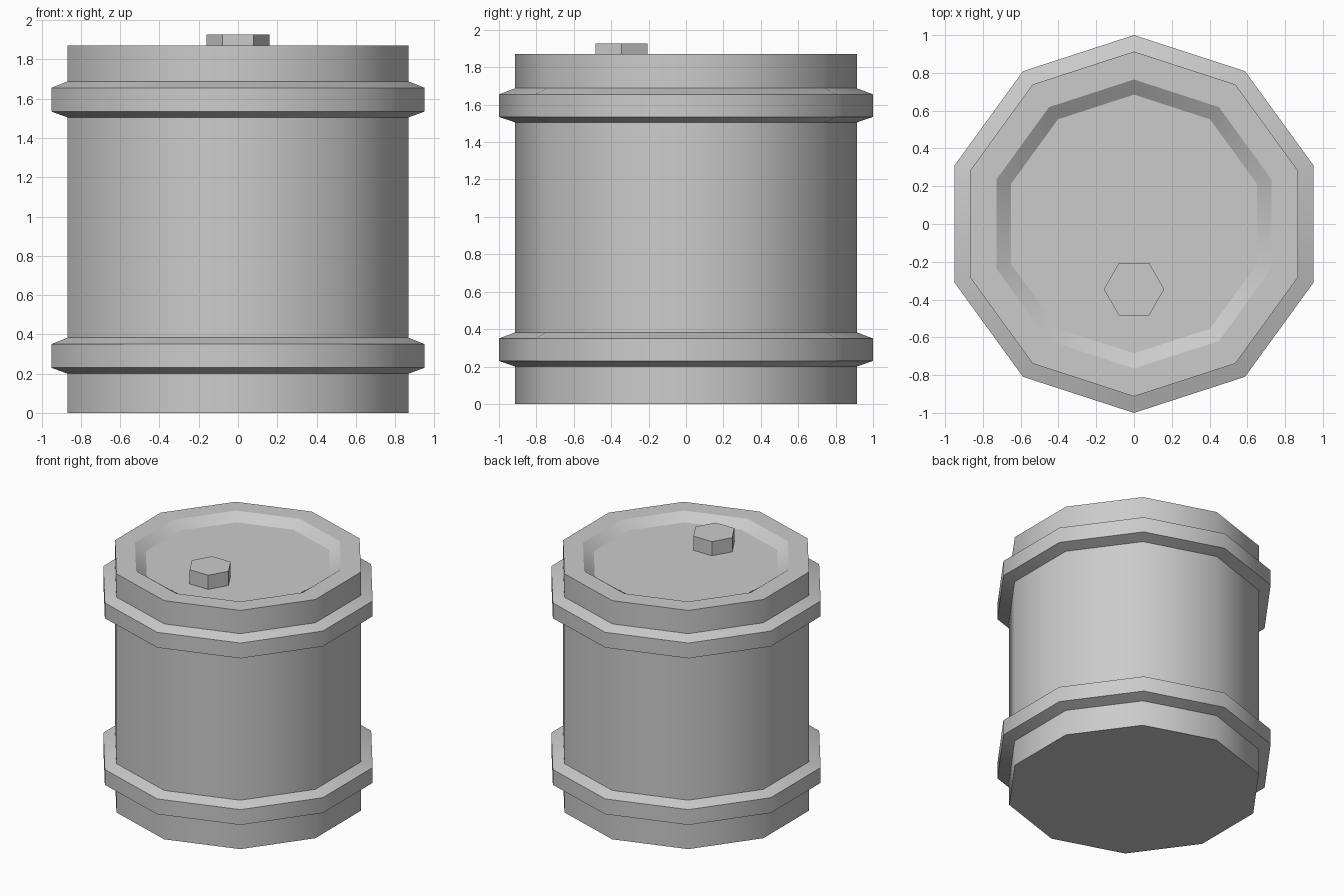
import bpy, bmesh
from math import sin, cos, pi

if "Cube" in bpy.data.objects:
    bpy.data.objects.remove(bpy.data.objects["Cube"])


def lathe(name, profile, sides, start, center=(0, 0), smooth=True):
    """Spin (radius, z) points into a closed solid; ring edges stay sharp."""
    bm = bmesh.new()
    rings = []
    for r, z in profile:
        rings.append([bm.verts.new((center[0] + r * cos(start + 2 * pi * i / sides),
                                    center[1] + r * sin(start + 2 * pi * i / sides), z))
                      for i in range(sides)])
    for lo, hi in zip(rings, rings[1:]):
        for i in range(sides):
            j = (i + 1) % sides
            bm.faces.new((lo[i], lo[j], hi[j], hi[i])).smooth = smooth
    bm.faces.new(rings[0][::-1])
    bm.faces.new(rings[-1])
    for ring in rings:
        for i in range(sides):
            bm.edges.get((ring[i], ring[(i + 1) % sides])).smooth = False
    mesh = bpy.data.meshes.new(name)
    bm.to_mesh(mesh)
    bm.free()
    obj = bpy.data.objects.new(name, mesh)
    bpy.context.collection.objects.link(obj)
    return obj


R, TOP, FLOOR = 0.913, 1.87, 1.815

# Drum: ten-sided shell with two raised hoops and a recessed lid
profile = [(R, 0)]
for z in (0.2, 1.505):
    profile += [(R, z), (1, z + 0.03), (1, z + 0.15), (R, z + 0.183)]
profile += [(R, TOP), (0.765, TOP), (0.685, FLOOR)]
lathe("barrel_body", profile, 10, pi / 2)

# Hexagonal bung near the front of the lid
lathe("bung_cap", [(0.16, FLOOR), (0.16, 1.926)], 6, 0, (0, -0.345), smooth=False)
